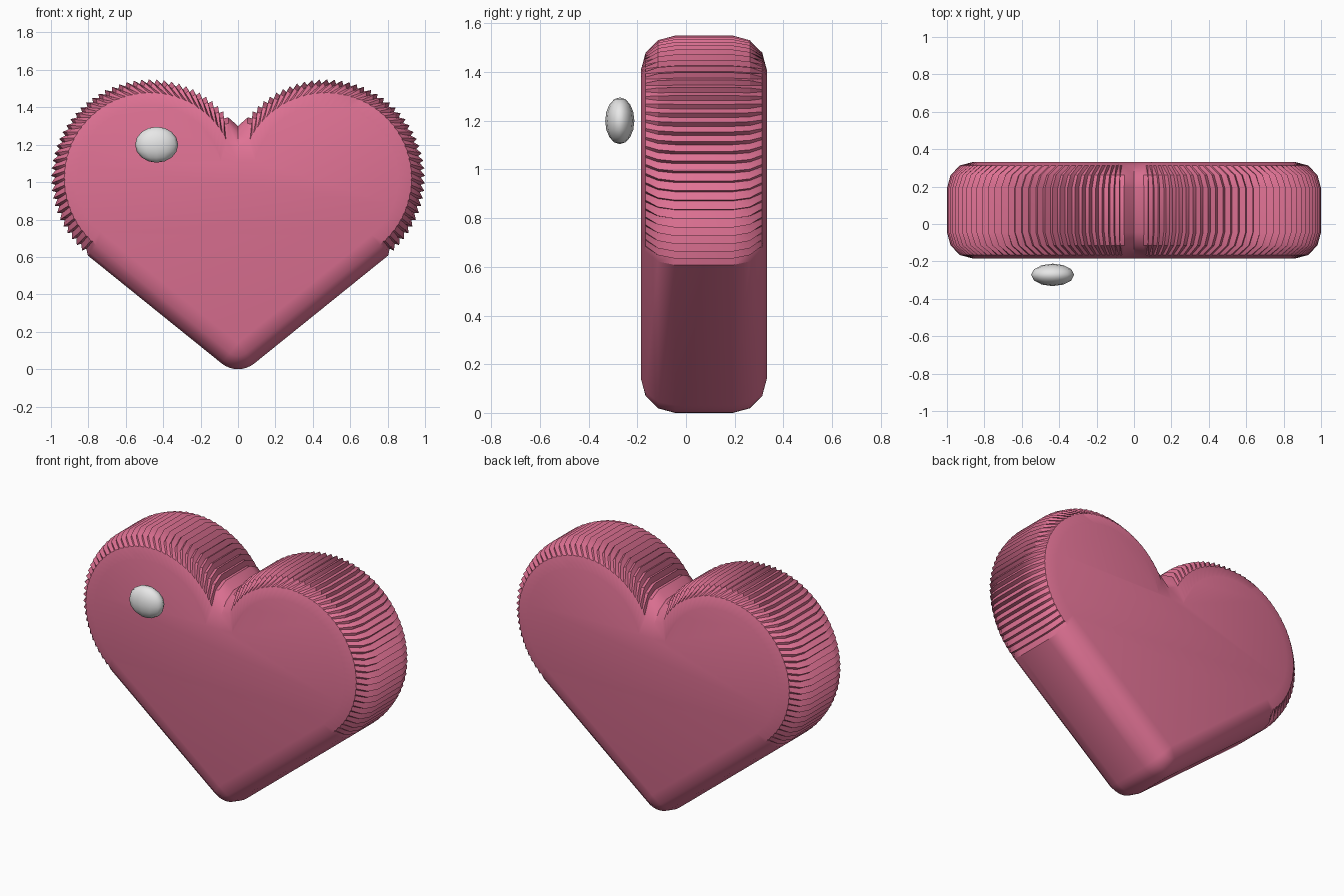
import bpy, bmesh, math

if "Cube" in bpy.data.objects:
    bpy.data.objects.remove(bpy.data.objects["Cube"])

CX, CZ, R = 0.47, 1.02, 0.53       # lobe centre and radius
B = 0.14                           # edge rounding
Y0, Y1 = -0.185, 0.332             # front and back faces
TEETH = 44


def material(name, col):
    m = bpy.data.materials.new(name)
    m.diffuse_color = (*col, 1)
    m.use_nodes = True
    m.node_tree.nodes["Principled BSDF"].inputs["Base Color"].default_value = m.diffuse_color
    return m


# direction of the straight flank, tangent to tip circle and lobe
dist = math.hypot(CX, CZ - B)
flank = math.atan2(CZ - B, CX) - math.asin((R - B) / dist)
START = flank - math.pi / 2


def outline(d, end_deg, notch_z, depth):
    """Heart outline inset by d, with a ribbed lobe of given rib depth."""
    half = []
    for i in range(1, 5):          # rounded tip
        a = -math.pi / 2 + (START + math.pi / 2) * i / 4
        half.append(((B - d) * math.cos(a), B + (B - d) * math.sin(a)))
    step = (math.radians(end_deg) - START) / TEETH
    for k in range(TEETH):         # ribbed lobe
        for f, drop in ((0.0, 0.0), (0.75, depth)):
            a, r = START + (k + f) * step, R - d - drop
            half.append((CX + r * math.cos(a), CZ + r * math.sin(a)))
    a = math.radians(end_deg)
    half.append((CX + (R - d) * math.cos(a), CZ + (R - d) * math.sin(a)))
    left = [(-x, z) for x, z in reversed(half)]
    return [(0, d)] + half + [(0, notch_z)] + left


# heart body: rounded rings from front to back
bm = bmesh.new()
levels = []                        # inset, depth from face, arc end, notch height, rib depth
for i, (end, notch, rib) in enumerate(((166, 1.11, 0), (154, 1.19, 0.004),
                                       (145, 1.26, 0.02), (142, 1.30, 0.022))):
    t = math.radians(30 * i)
    levels.append((B * (1 - math.sin(t)), B * (1 - math.cos(t)), end, notch, rib))
rings = []
for y_face, sgn, seq in ((Y0, 1, levels), (Y1, -1, levels[::-1])):
    for d, dy, end, notch, rib in seq:
        rings.append([bm.verts.new((x, y_face + sgn * dy, z))
                      for x, z in outline(d, end, notch, rib)])
for a, b in zip(rings, rings[1:]):
    n = len(a)
    for i in range(n):
        j = (i + 1) % n
        bm.faces.new((a[i], a[j], b[j], b[i]))
bm.faces.new(rings[0])
bm.faces.new(rings[-1][::-1])
bmesh.ops.remove_doubles(bm, verts=bm.verts, dist=1e-4)
bmesh.ops.recalc_face_normals(bm, faces=bm.faces)
me = bpy.data.meshes.new("heart_body")
bm.to_mesh(me)
bm.free()
heart = bpy.data.objects.new("heart_body", me)
bpy.context.collection.objects.link(heart)
me.materials.append(material("rose pink", (0.75, 0.17, 0.30)))
bpy.context.view_layer.objects.active = heart
heart.select_set(True)
bpy.ops.object.shade_smooth_by_angle(angle=math.radians(32))
heart.select_set(False)

# floating highlight bead in front of the left lobe
bpy.ops.mesh.primitive_uv_sphere_add(segments=12, ring_count=8, radius=1,
                                     location=(-0.435, -0.272, 1.2))
bead = bpy.context.object
bead.name = "highlight_bead"
bead.scale = (0.115, 0.06, 0.096)
bead.data.materials.append(material("soft white", (0.8, 0.8, 0.8)))
bpy.ops.object.shade_smooth()
